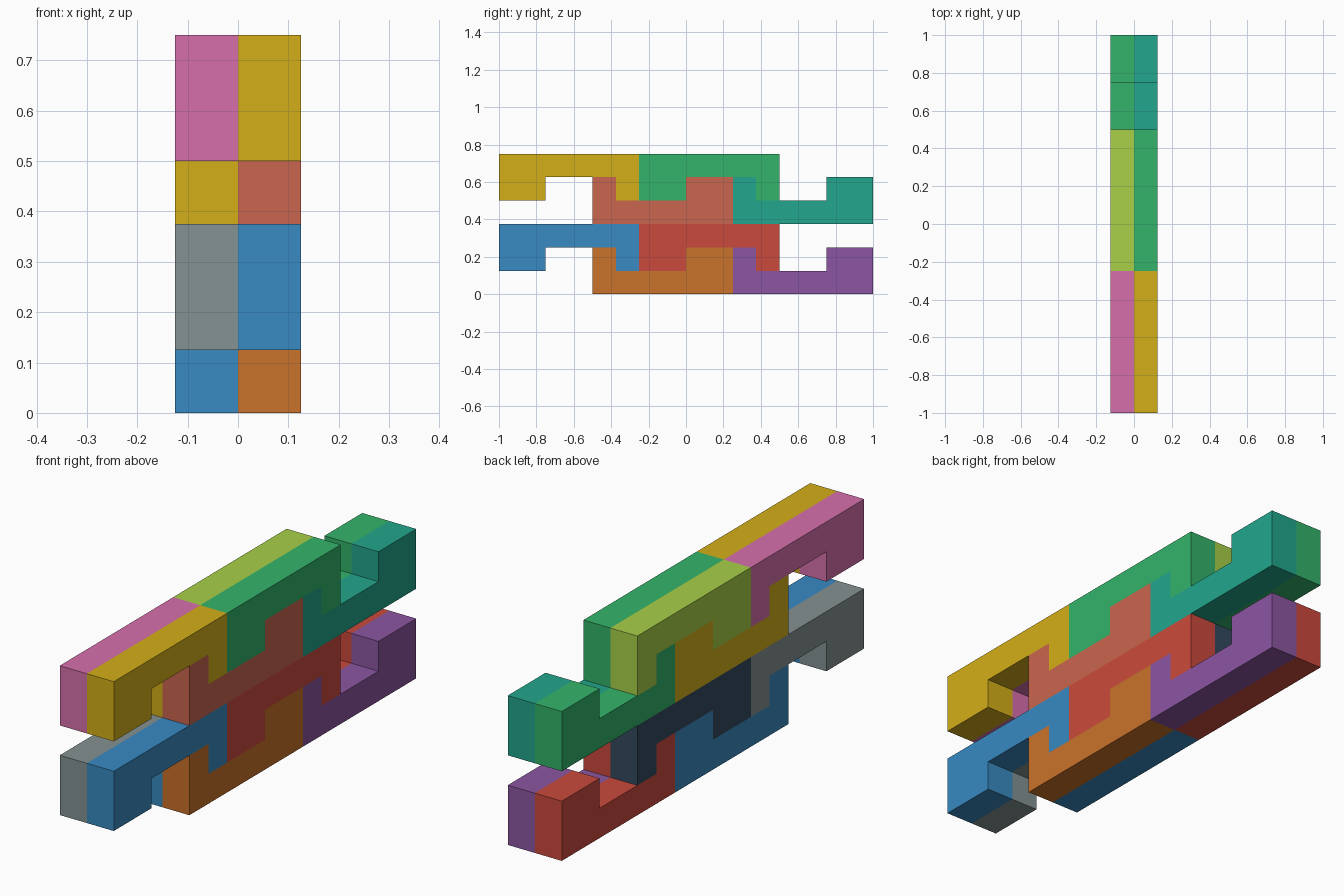
import bpy
import bmesh

if "Cube" in bpy.data.objects:
    bpy.data.objects.remove(bpy.data.objects["Cube"])

U = 0.125  # grid unit: width of one piece

# Hooked bar profile (y, z) in grid units: wide foot, gap, narrow foot
PROFILE = [(-3, -1), (-1, -1), (-1, 0), (2, 0), (2, -1), (3, -1), (3, 1), (-3, 1)]

COLOURS = {
    "pink": (214, 112, 172), "yellow": (212, 175, 24), "green": (51, 180, 106),
    "teal": (34, 166, 140), "salmon": (202, 102, 78), "blue": (56, 138, 194),
    "red": (203, 74, 60), "orange": (202, 114, 41), "purple": (140, 86, 162),
    "lime": (168, 208, 72), "grey": (133, 146, 146), "navy": (52, 73, 94),
}


def linear(c):
    c /= 255
    return c / 12.92 if c <= 0.04045 else ((c + 0.055) / 1.055) ** 2.4


materials = {}
for name, rgb in COLOURS.items():
    materials[name] = bpy.data.materials.new(name)
    materials[name].diffuse_color = (*[linear(c) for c in rgb], 1)


def hooked_bar(name, x, y, z, sign, colour):
    """Extrude the profile one unit along x; sign -1 turns it upside down."""
    bm = bmesh.new()
    face = bm.faces.new([bm.verts.new((-U / 2, sign * a * U, sign * b * U)) for a, b in PROFILE])
    ext = bmesh.ops.extrude_face_region(bm, geom=[face])["geom"]
    bmesh.ops.translate(bm, vec=(U, 0, 0),
                        verts=[v for v in ext if isinstance(v, bmesh.types.BMVert)])
    bmesh.ops.recalc_face_normals(bm, faces=bm.faces)
    mesh = bpy.data.meshes.new(name)
    bm.to_mesh(mesh)
    bm.free()
    mesh.materials.append(materials[colour])
    obj = bpy.data.objects.new(name, mesh)
    obj.location = (x * U, y * U, z * U)
    bpy.context.collection.objects.link(obj)


# Each layer interlocks two downward bars with two upward bars:
# (part, centre y, centre z, direction)
SLOTS = [("front_top_bar", -5, 2, 1), ("back_top_bar", 1, 2, 1),
         ("front_bottom_bar", -1, 1, -1), ("back_bottom_bar", 5, 1, -1)]

# Colours per side and layer, in slot order
ROWS = [
    ("lower_right", 0.5, 0, ["blue", "red", "orange", "purple"]),
    ("lower_left", -0.5, 0, ["grey", "navy", "blue", "red"]),
    ("upper_right", 0.5, 3, ["yellow", "green", "salmon", "teal"]),
    ("upper_left", -0.5, 3, ["pink", "lime", "yellow", "green"]),
]

for row, x, base, colours in ROWS:
    for (part, y, z, sign), colour in zip(SLOTS, colours):
        hooked_bar(f"{row}_{part}", x, y, base + z, sign, colour)

for m in bpy.data.materials:
    if m.users and not m.is_grease_pencil:
        m.use_nodes = True
        m.node_tree.nodes["Principled BSDF"].inputs["Base Color"].default_value = m.diffuse_color
